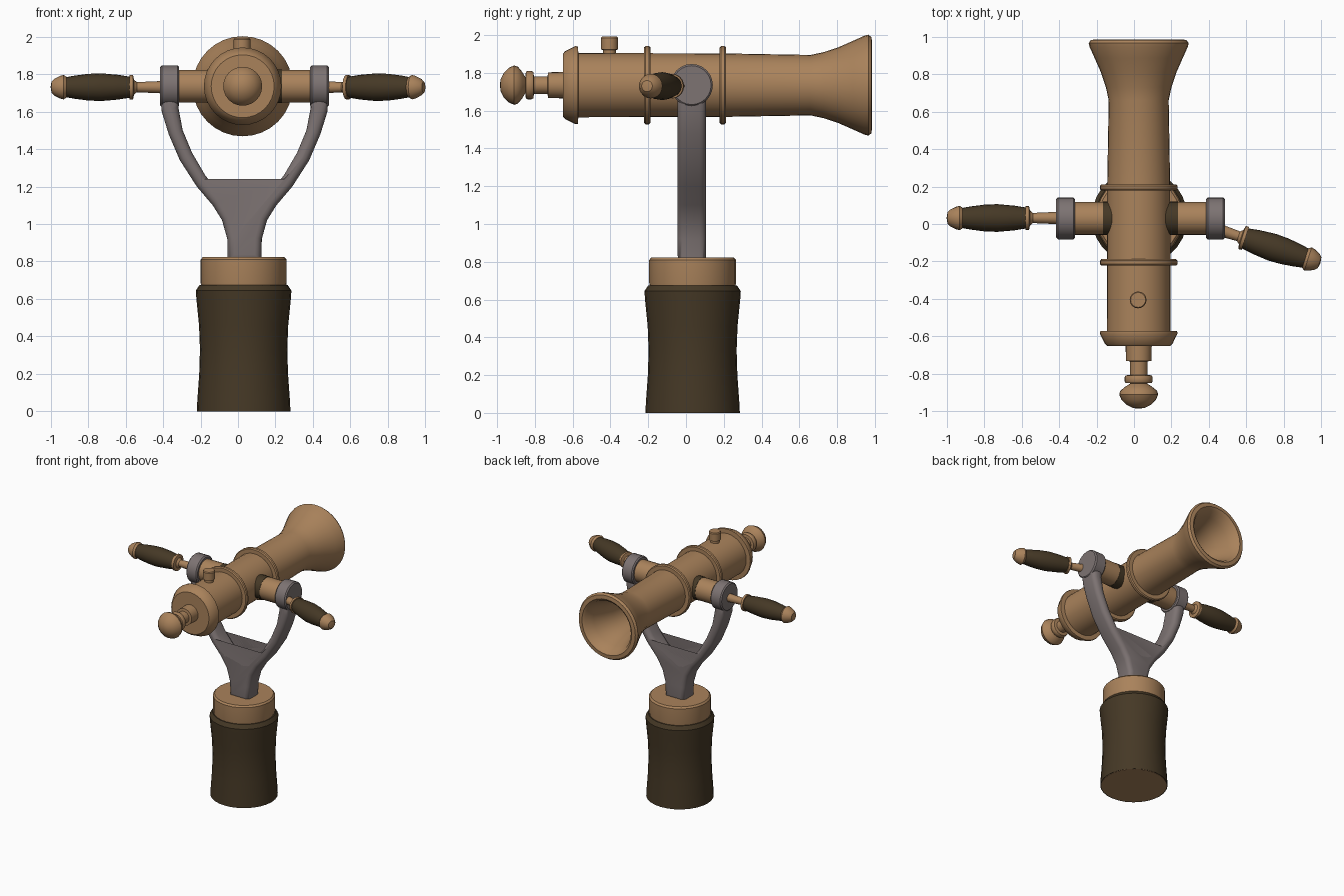
import bpy, bmesh, math
from mathutils import Matrix, Vector

CX, CY, CZ = 0.025, 0.027, 1.735   # common axis of post, barrel and trunnions


def material(name, rgb):
    m = bpy.data.materials.new(name)
    m.diffuse_color = (*rgb, 1)
    return m


BRASS = material("brass", (0.40, 0.225, 0.105))
WOOD = material("dark_wood", (0.060, 0.040, 0.019))
STEEL = material("grey_steel", (0.205, 0.172, 0.170))


def finish(bm, name, mat, angle=35):
    bmesh.ops.recalc_face_normals(bm, faces=bm.faces[:])
    me = bpy.data.meshes.new(name)
    bm.to_mesh(me)
    bm.free()
    me.materials.append(mat)
    for p in me.polygons:
        p.use_smooth = True
    me.set_sharp_from_angle(angle=math.radians(angle))
    ob = bpy.data.objects.new(name, me)
    bpy.context.collection.objects.link(ob)
    return ob


def lathe(name, profile, origin, axis, mat, n=28):
    """Revolve (radius, distance) points around an axis through origin."""
    bm = bmesh.new()
    turn = Vector((0, 0, 1)).rotation_difference(Vector(axis).normalized())
    M = Matrix.Translation(origin) @ turn.to_matrix().to_4x4()
    rings = []
    for r, t in profile:
        if r == 0:
            rings.append([bm.verts.new(M @ Vector((0, 0, t)))] * n)
        else:
            rings.append([bm.verts.new(M @ Vector((r * math.cos(2 * math.pi * k / n),
                                                   r * math.sin(2 * math.pi * k / n), t)))
                          for k in range(n)])
    for a, b in zip(rings, rings[1:]):
        for k in range(n):
            quad = [a[k], a[(k + 1) % n], b[(k + 1) % n], b[k]]
            bm.faces.new(list(dict.fromkeys(quad)))
    return finish(bm, name, mat)


# Wooden post with brass collar and base plate
post = (CX + 0.005, CY + 0.008, 0)
Z, Y = (0, 0, 1), (0, 1, 0)
lathe("post_grip", [(0, 0.003), (0.243, 0.003), (0.25, 0), (0.247, 0.06), (0.237, 0.2), (0.233, 0.33),
                    (0.238, 0.46), (0.252, 0.6), (0.255, 0.645), (0.235, 0.675), (0, 0.675)], post, Z, WOOD)
lathe("base_plate", [(0, 0.0), (0.243, 0.0), (0.243, 0.004), (0, 0.004)], post, Z, BRASS)
lathe("post_collar", [(0, 0.66), (0.225, 0.66), (0.23, 0.69), (0.23, 0.81), (0.218, 0.823), (0, 0.823)],
      post, Z, BRASS)

# Forked yoke: outline of one half, mirrored, thickened and rounded
half = [(0.09, 0.8), (0.092, 0.92), (0.12, 1.02), (0.17, 1.10), (0.255, 1.20), (0.345, 1.34),
        (0.405, 1.48), (0.442, 1.60), (0.45, 1.72), (0.35, 1.72), (0.353, 1.62), (0.33, 1.50),
        (0.28, 1.38), (0.21, 1.26), (0.14, 1.175), (0.07, 1.13), (0, 1.118)]
outline = half + [(-x, z) for x, z in reversed(half[:-1])]
bm = bmesh.new()
face = bm.faces.new([bm.verts.new((CX + 0.01 + x, CY - 0.072, z)) for x, z in outline])
ext = bmesh.ops.extrude_face_region(bm, geom=[face])
back = [g for g in ext["geom"] if isinstance(g, bmesh.types.BMVert)]
bmesh.ops.translate(bm, verts=back, vec=(0, 0.152, 0))
rims = [e for e in bm.edges if abs(e.verts[0].co.y - e.verts[1].co.y) < 1e-5]
bmesh.ops.bevel(bm, geom=rims, offset=0.036, offset_type='OFFSET', segments=4,
                profile=0.5, affect='EDGES', clamp_overlap=True)
finish(bm, "yoke", STEEL, 50)

# Barrel with flared, hollow muzzle
axis_pt = (CX, 0, CZ)
lathe("barrel", [(0, -0.65), (0.168, -0.65), (0.18, -0.64), (0.207, -0.585), (0.205, -0.572),
                 (0.17, -0.57), (0.168, 0.2), (0.16, 0.66), (0.175, 0.73), (0.202, 0.81),
                 (0.235, 0.885), (0.262, 0.945), (0.267, 0.965), (0.255, 0.982), (0.225, 0.985),
                 (0.208, 0.972), (0.18, 0.90), (0.15, 0.81), (0.132, 0.72), (0.125, 0.62),
                 (0.125, 0.1), (0, 0.1)], axis_pt, Y, BRASS, 32)
for tag, y in (("rear", -0.205), ("front", 0.195)):
    lathe("band_" + tag, [(0.15, y - 0.017), (0.2, y - 0.017), (0.207, y - 0.009), (0.207, y + 0.009),
                          (0.2, y + 0.017), (0.15, y + 0.017)], axis_pt, Y, BRASS, 32)

# Rear neck and knob
lathe("rear_knob", [(0, -0.985), (0.03, -0.982), (0.065, -0.965), (0.092, -0.938), (0.104, -0.91),
                    (0.098, -0.89), (0.07, -0.867), (0.042, -0.85), (0.07, -0.848), (0.075, -0.838),
                    (0.075, -0.818), (0.07, -0.808), (0.047, -0.805), (0.047, -0.733), (0.068, -0.73),
                    (0.07, -0.64), (0, -0.64)], axis_pt, Y, BRASS, 24)

# Small vent plug on top
lathe("vent_plug", [(0, 1.85), (0.034, 1.85), (0.034, 1.92), (0.045, 1.925), (0.045, 1.985), (0.04, 1.992),
                    (0, 1.992)], (CX - 0.003, -0.405, 0), Z, BRASS, 16)

# Trunnions, dark spacers and yoke eyes, one per side
for side, s in (("left", -1), ("right", 1)):
    c, ax = (CX + 0.01, CY + 0.003, CZ), (s, 0, 0)
    lathe("trunnion_" + side, [(0, 0.1), (0.088, 0.1), (0.088, 0.37), (0, 0.37)], c, ax, BRASS, 24)
    lathe("spacer_" + side, [(0.08, 0.1), (0.09, 0.1), (0.09, 0.2), (0.08, 0.2)], c, ax, WOOD, 24)
    lathe("yoke_eye_" + side, [(0, 0.35), (0.103, 0.35), (0.112, 0.359), (0.112, 0.441), (0.103, 0.45),
                               (0, 0.45)], c, ax, STEEL, 24)


# Side handles, each measured inward from its tip
def handle(side, tip, ax, length):
    lathe("handle_rod_" + side, [(0, length), (0.034, length), (0.027, 0.46), (0.04, 0.445), (0.065, 0.44),
                                 (0.065, 0.422), (0, 0.422)], tip, ax, BRASS, 16)
    lathe("handle_grip_" + side, [(0, 0.43), (0.055, 0.43), (0.066, 0.36), (0.074, 0.27), (0.071, 0.2),
                                  (0.062, 0.13), (0.052, 0.075), (0, 0.075)], tip, ax, WOOD, 20)
    lathe("handle_cap_" + side, [(0, 0.085), (0.055, 0.085), (0.065, 0.07), (0.06, 0.05), (0.045, 0.02),
                                 (0.03, 0.005), (0, 0)], tip, ax, BRASS, 20)


handle("left", (-1.0, 0.032, CZ - 0.005), (1, 0, 0), 0.62)
handle("right", (0.995, -0.208, CZ - 0.005), (-0.95, 0.31, 0), 0.59)
